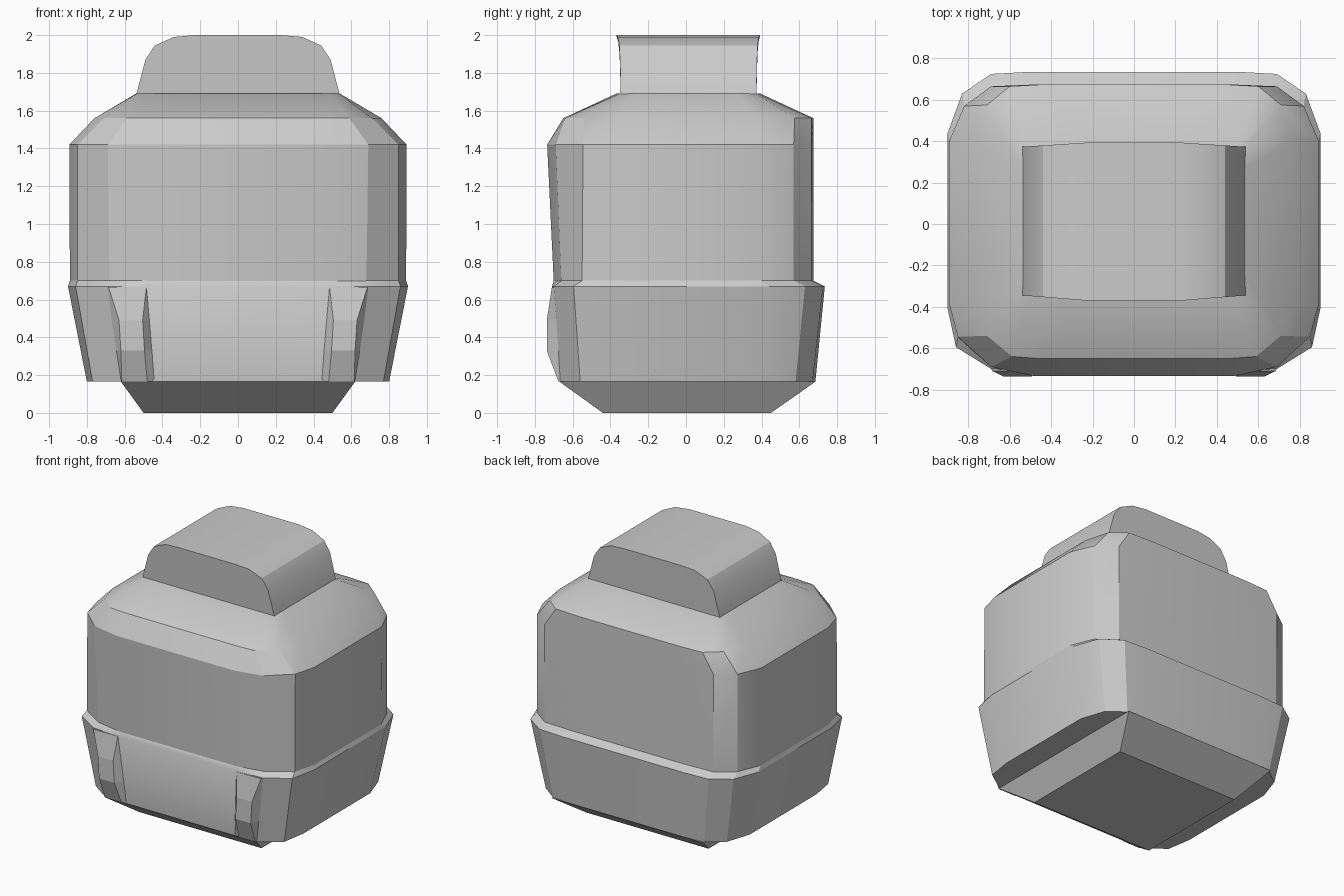
import bpy, bmesh, math

if "Cube" in bpy.data.objects:
    bpy.data.objects.remove(bpy.data.objects["Cube"])


def make(name, rings, smooth=True):
    """Skin a stack of closed rings (equal point counts) and cap both ends."""
    bm = bmesh.new()
    rows = [[bm.verts.new(p) for p in ring] for ring in rings]
    n = len(rows[0])
    for a, b in zip(rows, rows[1:]):
        for i in range(n):
            j = (i + 1) % n
            bm.faces.new((a[i], a[j], b[j], b[i]))
    bm.faces.new(rows[0][::-1])
    bm.faces.new(rows[-1])
    bmesh.ops.recalc_face_normals(bm, faces=bm.faces)
    mesh = bpy.data.meshes.new(name)
    bm.to_mesh(mesh)
    bm.free()
    ob = bpy.data.objects.new(name, mesh)
    bpy.context.collection.objects.link(ob)
    if smooth:
        bpy.ops.object.select_all(action='DESELECT')
        ob.select_set(True)
        bpy.context.view_layer.objects.active = ob
        bpy.ops.object.shade_smooth_by_angle(angle=math.radians(26))
    return ob


def ring(z, half):
    """Full outline from its right half, listed front to back."""
    return [(x, y, z) for x, y in half] + [(-x, y, z) for x, y in reversed(half)]


# Tapered foot under the body
make("base", [ring(0, [(.50, -.44), (.50, .45)]),
              ring(.165, [(.62, -.67), (.62, .685)])], False)

# Flared lower band with a narrow sloping lip
make("lower_band", [
    ring(.165, [(.44, -.67), (.62, -.665), (.77, -.56), (.80, -.38),
                (.80, .40), (.74, .58), (.62, .67), (.45, .685)]),
    ring(.67, [(.48, -.71), (.69, -.70), (.86, -.595), (.90, -.41),
               (.90, .44), (.83, .63), (.69, .725), (.50, .735)]),
    ring(.70, [(.48, -.70), (.68, -.66), (.85, -.55), (.89, -.385),
               (.89, .40), (.82, .57), (.69, .665), (.45, .675)])])

# Main body with rounded shoulders
make("body", [
    ring(.69, [(.48, -.70), (.68, -.66), (.85, -.55), (.89, -.385),
               (.89, .40), (.82, .57), (.69, .665), (.45, .675)]),
    ring(1.42, [(.48, -.735), (.69, -.69), (.85, -.545), (.893, -.385),
                (.893, .40), (.82, .57), (.69, .665), (.45, .675)]),
    ring(1.56, [(.46, -.65), (.59, -.64), (.71, -.54), (.76, -.38),
                (.76, .40), (.71, .575), (.60, .665), (.42, .675)]),
    ring(1.69, [(.23, -.37), (.50, -.355), (.535, -.345), (.54, -.25),
                (.54, .27), (.535, .37), (.50, .38), (.23, .395)])])

# Top block: rounded profile running front to back
half = [(.54, 1.68), (.49, 1.87), (.44, 1.945), (.34, 1.99), (.23, 2.0)]
profile = half + [(-x, z) for x, z in reversed(half)]


def end(y, bow):
    return [(x, y + bow * (abs(x) - .23) / .31, z) for x, z in profile]


make("top_block", [end(-.37, .025), end(.393, -.02)])

# Faceted ribs on the front of the lower band
# Each level: z, ridge inner x, ridge outer x, ridge y, root inner x, root outer x
levels = [(.165, .48, .615, -.675, .44, .62), (.33, .495, .62, -.737, .452, .645),
          (.49, .505, .63, -.737, .465, .668), (.665, .485, .685, -.71, .48, .69)]
for side, s in (("left", -1), ("right", 1)):
    make("front_rib_" + side, [
        [(s * ri, -.64, z), (s * ri, -.665 - .04 * (z - .165) / .5, z),
         (s * a, y, z), (s * b, y, z),
         (s * ro, -.66 - .04 * (z - .165) / .5, z), (s * ro, -.62, z)]
        for z, a, b, y, ri, ro in levels], False)
